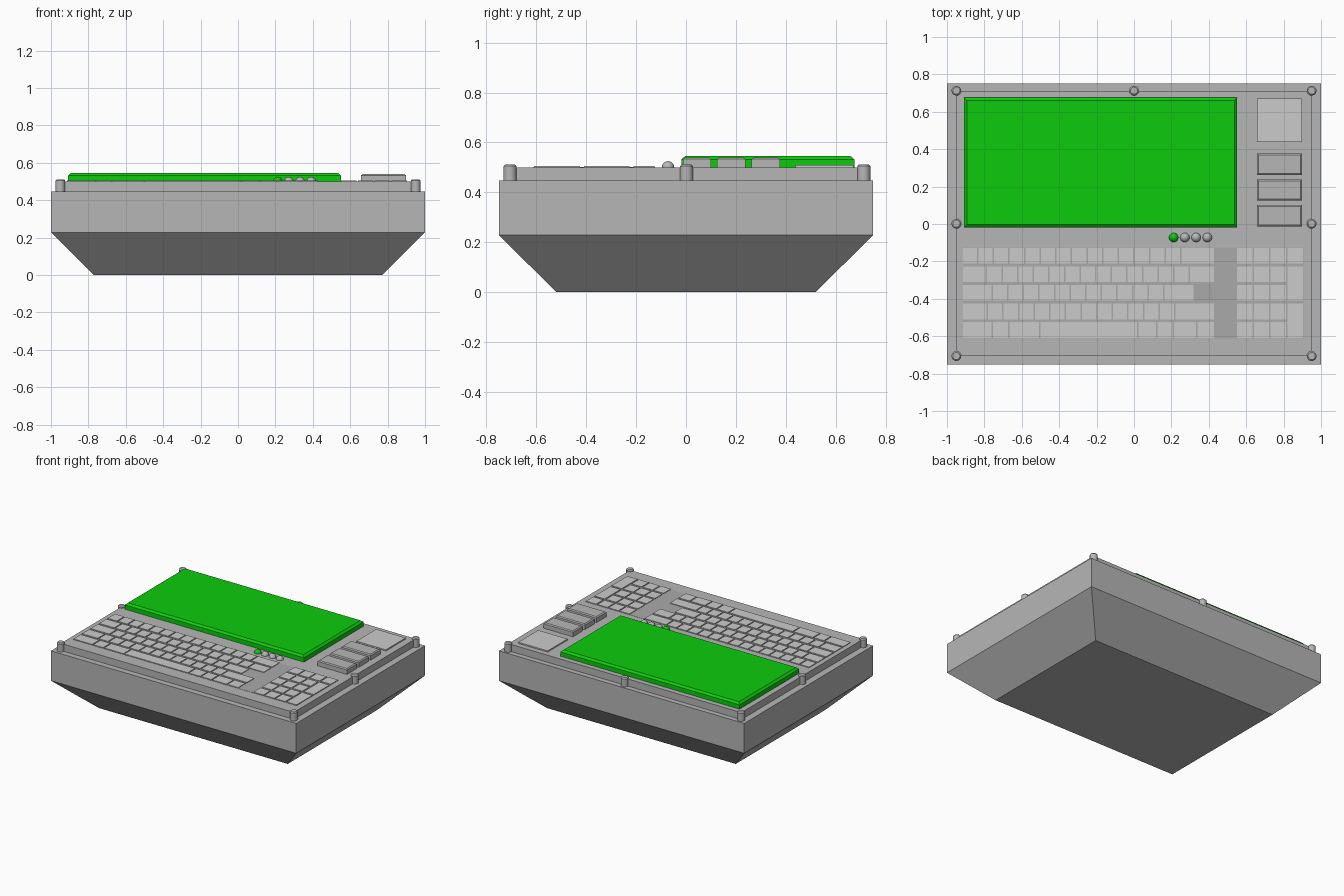
import bpy, bmesh, math

if "Cube" in bpy.data.objects:
    bpy.data.objects.remove(bpy.data.objects["Cube"])


def mat(name, rgb):
    m = bpy.data.materials.new(name)
    m.diffuse_color = (*rgb, 1)
    m.use_nodes = True
    m.node_tree.nodes["Principled BSDF"].inputs["Base Color"].default_value = m.diffuse_color
    return m


GREY = mat("case grey", (0.47, 0.47, 0.47))
WELL = mat("key well grey", (0.40, 0.40, 0.40))
LIGHT = mat("key light grey", (0.60, 0.60, 0.60))
GREEN = mat("screen green", (0.004, 0.60, 0.004))


def finish(name, bm, material):
    bmesh.ops.recalc_face_normals(bm, faces=bm.faces)
    me = bpy.data.meshes.new(name)
    bm.to_mesh(me)
    bm.free()
    me.materials.append(material)
    ob = bpy.data.objects.new(name, me)
    bpy.context.collection.objects.link(ob)
    return ob


def loft(bm, rings):
    """Stack of rectangles (x0, x1, y0, y1, z), skinned and capped."""
    loops = [[bm.verts.new(p) for p in ((a, c, z), (b, c, z), (b, d, z), (a, d, z))]
             for a, b, c, d, z in rings]
    for lo, hi in zip(loops, loops[1:]):
        for i in range(4):
            j = (i + 1) % 4
            bm.faces.new((lo[i], lo[j], hi[j], hi[i]))
    bm.faces.new(loops[0][::-1])
    bm.faces.new(loops[-1])


def slab(name, material, x0, x1, y0, y1, z0, z1, ch=0.0, drop=0.0):
    """Box with an optional chamfered top edge."""
    bm = bmesh.new()
    rings = [(x0, x1, y0, y1, z0)]
    if ch:
        rings.append((x0, x1, y0, y1, z1 - drop))
    rings.append((x0 + ch, x1 - ch, y0 + ch, y1 - ch, z1))
    loft(bm, rings)
    return finish(name, bm, material)


# Case with tapered underside
bm = bmesh.new()
loft(bm, [(-0.77, 0.77, -0.52, 0.52, 0), (-1, 1, -0.75, 0.75, 0.228),
          (-1, 1, -0.75, 0.75, 0.448)])
finish("case", bm, GREY)

# Raised top plate, screen and touch pad
slab("top_plate", GREY, -0.95, 0.95, -0.707, 0.712, 0.44, 0.50)
slab("screen", GREEN, -0.909, 0.551, -0.019, 0.675, 0.495, 0.545, 0.015, 0.013)
slab("touch_pad", LIGHT, 0.658, 0.898, 0.439, 0.671, 0.495, 0.509)

# Three side buttons
for i in range(3):
    y = -0.013 + i * 0.138
    slab(f"side_button_{i + 1}", GREY, 0.658, 0.898, y, y + 0.114, 0.495, 0.539, 0.008, 0.006)

# Corner and edge posts with chamfered heads
for i, (x, y) in enumerate([(-0.95, 0.713), (0, 0.713), (0.95, 0.713), (-0.95, 0.002),
                            (0.95, 0.002), (-0.95, -0.706), (0.95, -0.706)]):
    bm = bmesh.new()
    n = 24
    rings = [[bm.verts.new((x + r * math.cos(k * math.tau / n), y + r * math.sin(k * math.tau / n), z))
              for k in range(n)] for r, z in ((0.026, 0.445), (0.026, 0.505), (0.019, 0.512))]
    for lo, hi in zip(rings, rings[1:]):
        for k in range(n):
            j = (k + 1) % n
            bm.faces.new((lo[k], lo[j], hi[j], hi[k])).smooth = True
    bm.faces.new(rings[0][::-1])
    bm.faces.new(rings[-1])
    ob = finish(f"post_{i + 1}", bm, GREY)
    ob.data.set_sharp_from_angle(angle=math.radians(30))

# Row of indicator lamps, the first one lit
for i in range(4):
    bm = bmesh.new()
    bmesh.ops.create_uvsphere(bm, u_segments=20, v_segments=12, radius=0.025)
    bmesh.ops.translate(bm, verts=bm.verts, vec=(0.212 + i * 0.06, -0.072, 0.50))
    for f in bm.faces:
        f.smooth = True
    finish(f"lamp_{i + 1}", bm, GREEN if i == 0 else GREY)

# Keyboard: well plate, then rows of keys given by widths
slab("key_well", WELL, -0.915, 0.905, -0.612, -0.125, 0.497, 0.5012)
TOP, PITCH, DEPTH, GAP, U = -0.127, 0.0995, 0.084, 0.008, 0.0835
ROWS = [
    [U] * 14 + [0.181],
    [0.13] + [U] * 13 + [0.135],
    [0.16] + [U] * 11 + [0.162],
    [0.135] + [U] * 12 + [0.215],
    [0.16, 0.09, 0.165, 0.525, 0.10, 0.09, 0.125, 0.095],
]
bm = bmesh.new()


def key(x0, x1, y0, y1):
    loft(bm, [(x0, x1, y0, y1, 0.497), (x0, x1, y0, y1, 0.5055)])


for r, row in enumerate(ROWS):
    x, y = -0.915, TOP - r * PITCH
    for w in row:
        key(x, x + w - GAP, y - DEPTH, y)
        x += w
finish("main_keys", bm, LIGHT)

# Number pad, with two tall keys in its right column
bm = bmesh.new()
for r in range(5):
    y = TOP - r * PITCH
    for c in range(3):
        x = 0.551 + c * 0.0895
        key(x, x + 0.0815, y - DEPTH, y)
for r, span in ((0, 1), (1, 2), (3, 2)):
    y = TOP - r * PITCH
    key(0.822, 0.904, y - DEPTH - (span - 1) * PITCH, y)
finish("number_keys", bm, LIGHT)
